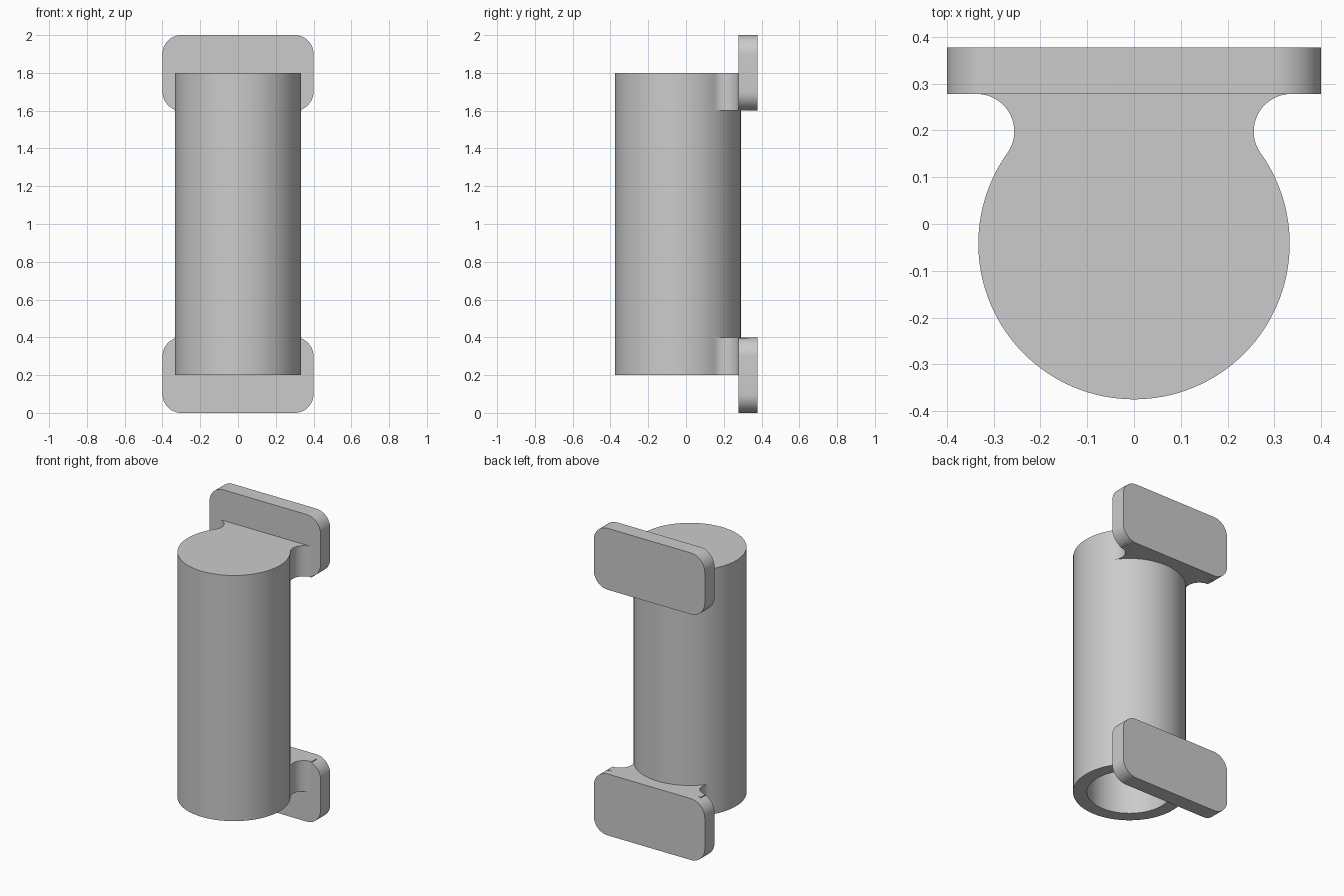
import bpy
import bmesh
from math import sin, cos, atan2, pi, hypot, radians
from mathutils import Vector

if "Cube" in bpy.data.objects:
    bpy.data.objects.remove(bpy.data.objects["Cube"], do_unlink=True)

# Main dimensions
TUBE_Y, TUBE_R, BORE_R = -0.042, 0.333, 0.25
TUBE_LOW, TUBE_HIGH, BORE_END = 0.2, 1.8, 1.7
PLATE_FRONT, PLATE_BACK = 0.278, 0.378
PLATE_HALF, PLATE_H, CORNER = 0.4, 0.4, 0.1
FILLET, NECK_H = 0.08, 0.2

grey = bpy.data.materials.new("plain_grey")
grey.use_nodes = True
grey.diffuse_color = (0.6, 0.6, 0.6, 1)
grey.node_tree.nodes["Principled BSDF"].inputs["Base Color"].default_value = (0.6, 0.6, 0.6, 1)


def finish(name, bm):
    bmesh.ops.recalc_face_normals(bm, faces=bm.faces)
    mesh = bpy.data.meshes.new(name)
    bm.to_mesh(mesh)
    bm.free()
    mesh.materials.append(grey)
    obj = bpy.data.objects.new(name, mesh)
    bpy.context.collection.objects.link(obj)
    bpy.ops.object.select_all(action='DESELECT')
    obj.select_set(True)
    bpy.context.view_layer.objects.active = obj
    bpy.ops.object.shade_smooth_by_angle(angle=radians(30))
    return obj


def arc(cx, cy, r, a0, a1, steps):
    angles = [a0 + (a1 - a0) * i / steps for i in range(steps + 1)]
    return [(cx + r * cos(a), cy + r * sin(a)) for a in angles]


def prism(name, points, depth):
    """Extrude a closed outline of 3D points along depth."""
    bm = bmesh.new()
    face = bm.faces.new([bm.verts.new(p) for p in points])
    ext = bmesh.ops.extrude_face_region(bm, geom=[face], use_keep_orig=True)
    moved = [g for g in ext["geom"] if isinstance(g, bmesh.types.BMVert)]
    bmesh.ops.translate(bm, verts=moved, vec=Vector(depth))
    return finish(name, bm)


# Tube: closed on top, with a blind bore from below
bm = bmesh.new()
section = [(0, TUBE_HIGH), (TUBE_R, TUBE_HIGH), (TUBE_R, TUBE_LOW),
           (BORE_R, TUBE_LOW), (BORE_R, BORE_END), (0, BORE_END)]
verts = [bm.verts.new((r, TUBE_Y, z)) for r, z in section]
edges = [bm.edges.new(pair) for pair in zip(verts, verts[1:])]
bmesh.ops.spin(bm, geom=verts + edges, cent=(0, TUBE_Y, 0), axis=(0, 0, 1),
               angle=2 * pi, steps=128, use_duplicate=False)
bmesh.ops.remove_doubles(bm, verts=bm.verts, dist=1e-5)
finish("tube", bm)

# Neck outline: fillets tangent to both the plate and the tube
fy = PLATE_FRONT - FILLET
reach = TUBE_R + FILLET
fx = (reach ** 2 - (fy - TUBE_Y) ** 2) ** 0.5
tangent = atan2(fy - TUBE_Y, fx)
right_side = arc(fx, fy, FILLET, pi + tangent, pi / 2, 24)
left_side = [(-x, y) for x, y in reversed(right_side)]
inside = arc(0, TUBE_Y, TUBE_R - 0.001, pi - tangent, tangent, 48)
back_y = (PLATE_FRONT + PLATE_BACK) / 2
back = [(fx, back_y), (-fx, back_y)]
neck = right_side + back + left_side + inside

# Plate outline with rounded corners
plate = []
for i, (sx, sz) in enumerate([(1, 1), (-1, 1), (-1, -1), (1, -1)]):
    plate += arc(sx * (PLATE_HALF - CORNER), sz * (PLATE_H / 2 - CORNER),
                 CORNER, i * pi / 2, (i + 1) * pi / 2, 12)

# Two mounting feet, each a plate and a neck
for label, plate_z, neck_z in (("lower", 0.2, TUBE_LOW), ("upper", 1.8, TUBE_HIGH - NECK_H)):
    prism(label + "_plate", [(x, PLATE_FRONT, z + plate_z) for x, z in plate],
          (0, PLATE_BACK - PLATE_FRONT, 0))
    prism(label + "_neck", [(x, y, neck_z) for x, y in neck], (0, 0, NECK_H))
